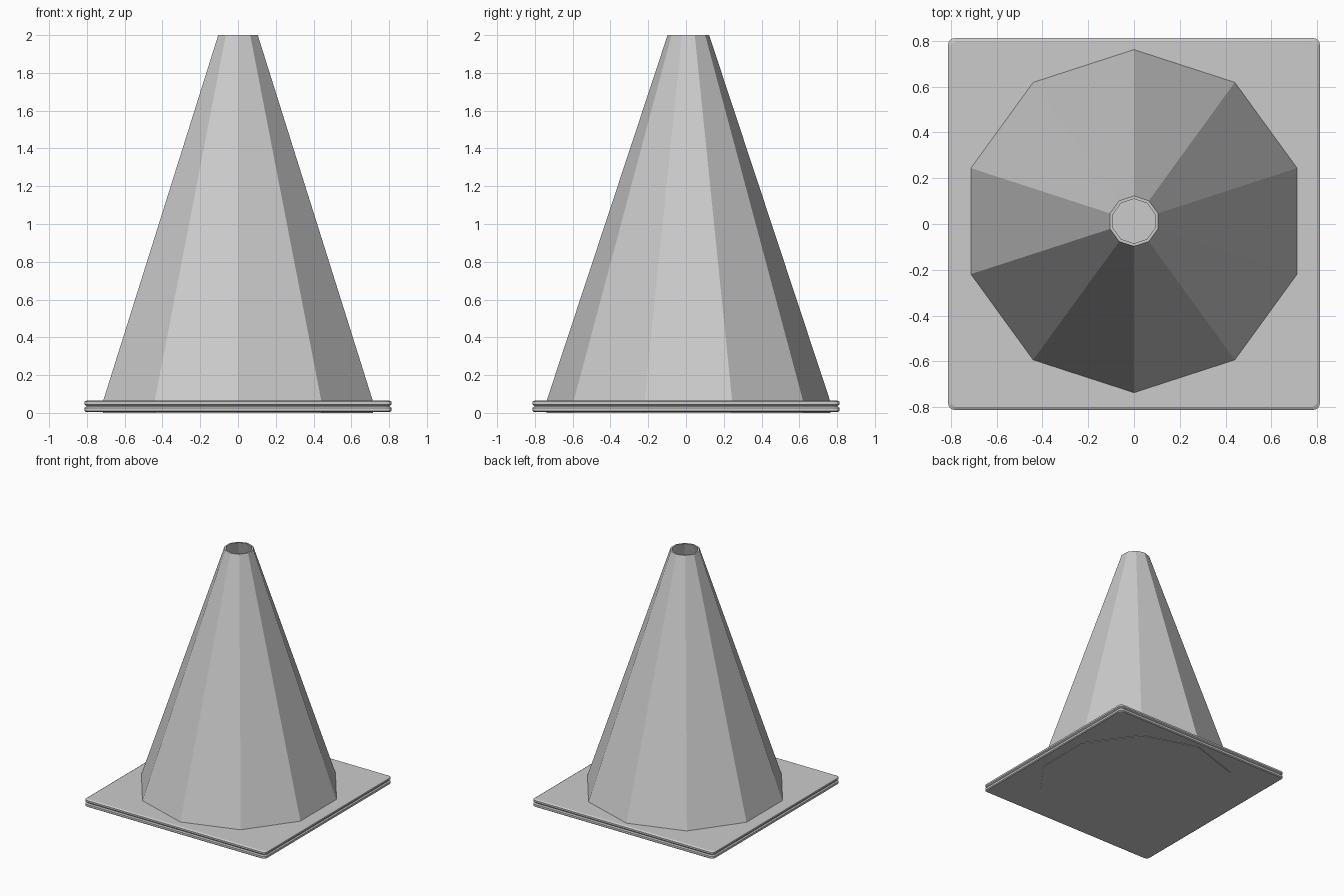
import bpy, bmesh
from math import sin, cos, pi

if "Cube" in bpy.data.objects:
    bpy.data.objects.remove(bpy.data.objects["Cube"])


def loft(name, loops):
    """Skin a list of closed point loops, capping both ends."""
    bm = bmesh.new()
    rings = [[bm.verts.new(p) for p in loop] for loop in loops]
    n = len(rings[0])
    for a, b in zip(rings, rings[1:]):
        for i in range(n):
            j = (i + 1) % n
            bm.faces.new((a[i], a[j], b[j], b[i]))
    bm.faces.new(rings[0][::-1])
    bm.faces.new(rings[-1])
    bmesh.ops.recalc_face_normals(bm, faces=bm.faces)
    mesh = bpy.data.meshes.new(name)
    bm.to_mesh(mesh)
    bm.free()
    obj = bpy.data.objects.new(name, mesh)
    bpy.context.collection.objects.link(obj)
    return obj


def decagon(r, z, cy=0.0125):
    return [(r * sin(i * pi / 5), cy + r * cos(i * pi / 5), z) for i in range(10)]


def rounded_square(h, z, r=0.025, steps=3):
    pts = []
    for k, (sx, sy) in enumerate([(1, 1), (-1, 1), (-1, -1), (1, -1)]):
        for s in range(steps + 1):
            a = (k + s / steps) * pi / 2
            pts.append((sx * (h - r) + r * cos(a), sy * (h - r) + r * sin(a), z))
    return pts


# Square base plate with bevelled rims and a shallow groove round its side
base_profile = [(0.804, 0.004), (0.812, 0.010), (0.812, 0.027), (0.803, 0.034),
                (0.803, 0.038), (0.812, 0.045), (0.812, 0.059), (0.800, 0.066)]
loft("base_plate", [rounded_square(h, z) for h, z in base_profile])

# Hollow ten-sided cone: outer wall, top rim, inner wall, floor
cone_profile = [(0.752, 0.0), (0.750, 0.065), (0.110, 2.0), (0.097, 2.0), (0.735, 0.062)]
loft("cone_body", [decagon(r, z) for r, z in cone_profile])
